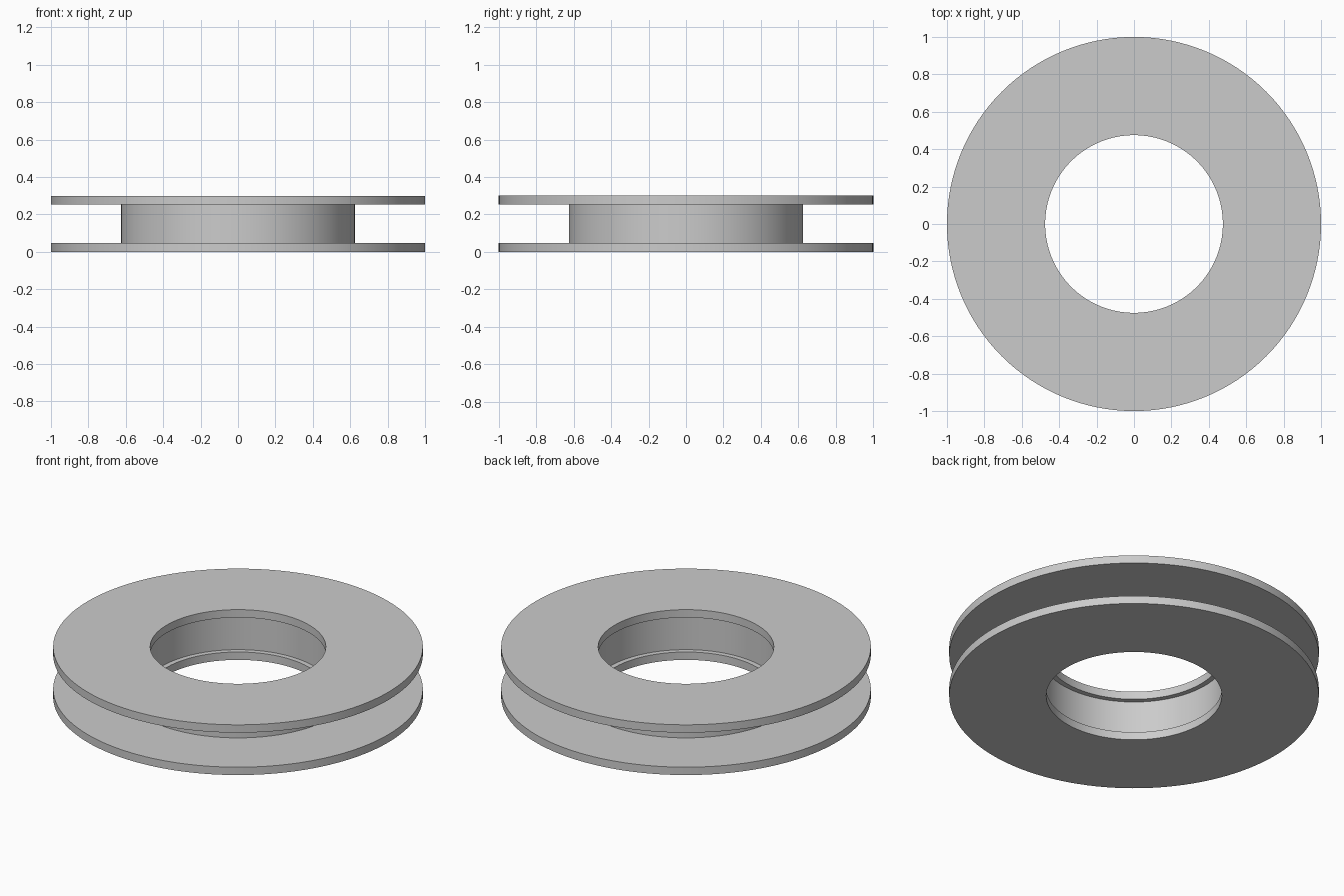
import bpy
import math

cube = bpy.data.objects.get("Cube")
if cube:
    bpy.data.objects.remove(cube, do_unlink=True)

SEGMENTS = 128
HEIGHT = 0.3
FLANGE = 0.047

grey = bpy.data.materials.new("light grey")
grey.use_nodes = True
colour = (0.6, 0.6, 0.6, 1)
grey.diffuse_color = colour
grey.node_tree.nodes["Principled BSDF"].inputs["Base Color"].default_value = colour


def ring(name, inner, outer, bottom, top):
    """Spin a rectangular section around z into a closed ring."""
    section = [(inner, bottom), (outer, bottom), (outer, top), (inner, top)]
    n = len(section)
    verts, faces = [], []
    for i in range(SEGMENTS):
        a = math.tau * i / SEGMENTS
        verts += [(r * math.cos(a), r * math.sin(a), z) for r, z in section]
        j = (i + 1) % SEGMENTS
        for k in range(n):
            m = (k + 1) % n
            faces.append((i * n + k, j * n + k, j * n + m, i * n + m))
    mesh = bpy.data.meshes.new(name)
    mesh.from_pydata(verts, [], faces)
    mesh.materials.append(grey)
    obj = bpy.data.objects.new(name, mesh)
    bpy.context.collection.objects.link(obj)
    bpy.ops.object.select_all(action="DESELECT")
    obj.select_set(True)
    bpy.context.view_layer.objects.active = obj
    bpy.ops.object.shade_smooth_by_angle(angle=math.radians(30))
    return obj


# Two wide flanges held apart by a hub with a slightly wider bore
ring("lower_flange", 0.475, 1.0, 0, FLANGE)
ring("hub", 0.505, 0.625, FLANGE, HEIGHT - FLANGE)
ring("upper_flange", 0.475, 1.0, HEIGHT - FLANGE, HEIGHT)
